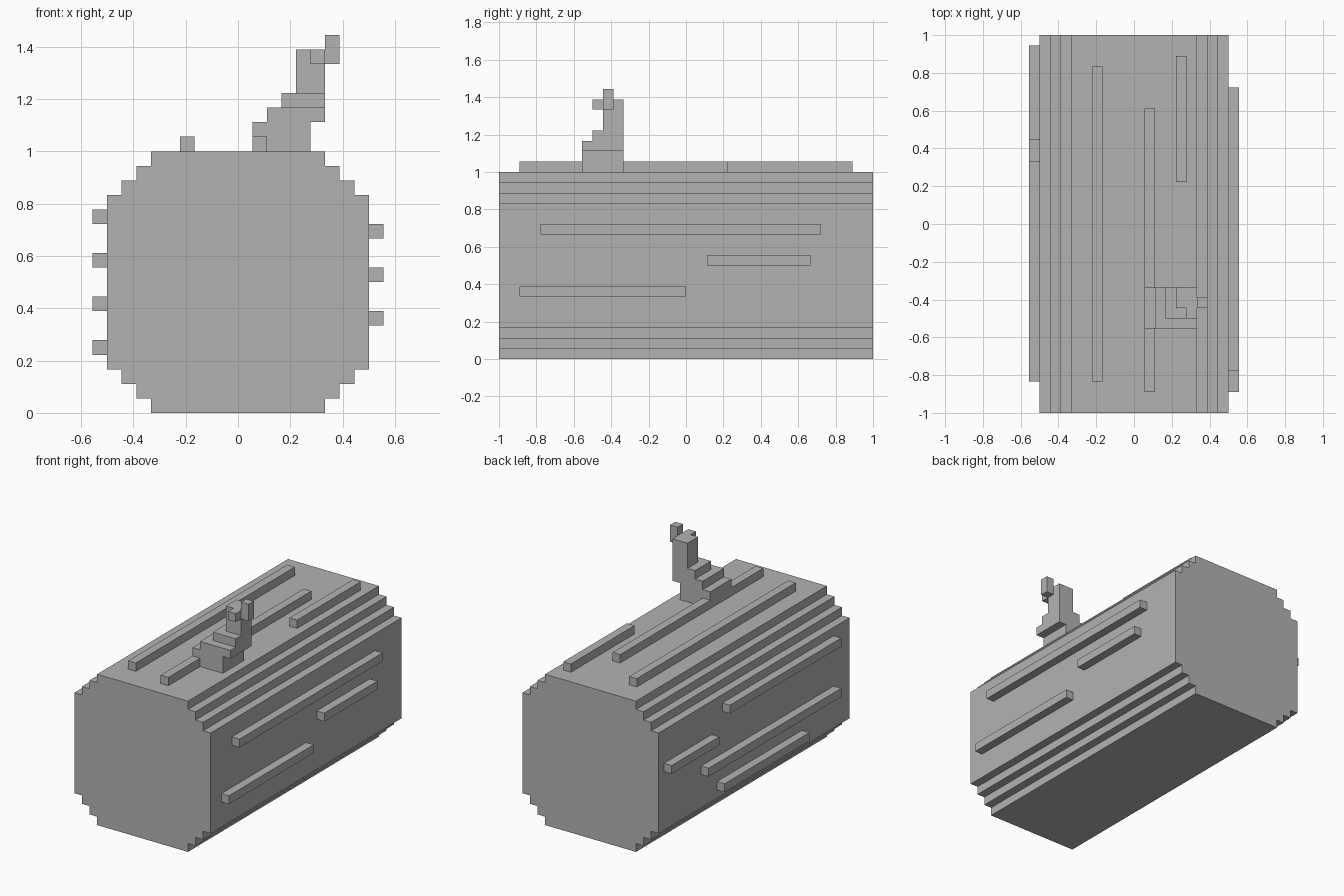
import bpy
import bmesh

U = 1 / 18  # size of one block

cube = bpy.data.objects.get("Cube")
if cube:
    bpy.data.objects.remove(cube, do_unlink=True)

grey = bpy.data.materials.new("plain grey")
grey.use_nodes = True
colour = (0.45, 0.45, 0.45, 1)
grey.diffuse_color = colour
grey.node_tree.nodes["Principled BSDF"].inputs["Base Color"].default_value = colour


def finish(name, bm):
    bmesh.ops.recalc_face_normals(bm, faces=bm.faces)
    bmesh.ops.scale(bm, vec=(U, U, U), verts=bm.verts)
    mesh = bpy.data.meshes.new(name)
    bm.to_mesh(mesh)
    bm.free()
    mesh.materials.append(grey)
    obj = bpy.data.objects.new(name, mesh)
    bpy.context.collection.objects.link(obj)


def block(name, x, y, z):
    """Box from (low, high) block ranges on each axis."""
    bm = bmesh.new()
    bmesh.ops.create_cube(bm, size=1)
    for v in bm.verts:
        v.co = [r[0] if c < 0 else r[1] for c, r in zip(v.co, (x, y, z))]
    finish(name, bm)


# Log body: stepped round profile, extruded along y
quarter = []
for i, half_width in enumerate((6, 7, 8)):
    quarter += [(half_width, i), (half_width, i + 1)]
quarter.append((9, 3))
right_side = quarter + [(x, 18 - z) for x, z in reversed(quarter)]
profile = right_side + [(-x, z) for x, z in reversed(right_side)]
bm = bmesh.new()
end = bm.faces.new([bm.verts.new((x, -18, z)) for x, z in profile])
grown = bmesh.ops.extrude_face_region(bm, geom=[end], use_keep_orig=True)
new_verts = [g for g in grown["geom"] if isinstance(g, bmesh.types.BMVert)]
bmesh.ops.translate(bm, vec=(0, 36, 0), verts=new_verts)
finish("log_body", bm)

# Bark ridges on the left side: (height, y start, y end)
for i, (z, y0, y1) in enumerate(((12, -14, 13), (9, 2, 12), (6, -16, 0))):
    block(f"left_bark_ridge_{i + 1}", (9, 10), (y0, y1), (z, z + 1))

# Bark ridges on the right side
for i, (z, y0, y1) in enumerate(((13, -15, 6), (10, 8, 17), (7, -15, 10), (4, -9, 7))):
    block(f"right_bark_ridge_{i + 1}", (-10, -9), (y0, y1), (z, z + 1))

# Bark ridges on top: (x, y start, y end), one interrupted by the branch
for i, (x, y0, y1) in enumerate(((-4, -15, 15), (1, -16, -10), (1, -6, 11), (4, 4, 16))):
    block(f"top_bark_ridge_{i + 1}", (x, x + 1), (y0, y1), (18, 19))

# Stepped branch stump leaning to the left
block("branch_base", (1, 5), (-10, -6), (18, 20))
block("branch_lower_step", (2, 6), (-10, -6), (20, 21))
block("branch_upper_step", (3, 6), (-9, -6), (21, 22))
block("branch_stem", (4, 6), (-8, -6), (22, 25))
block("branch_front_knot", (5, 6), (-9, -8), (24, 25))
block("branch_tip", (6, 7), (-8, -7), (24, 26))
